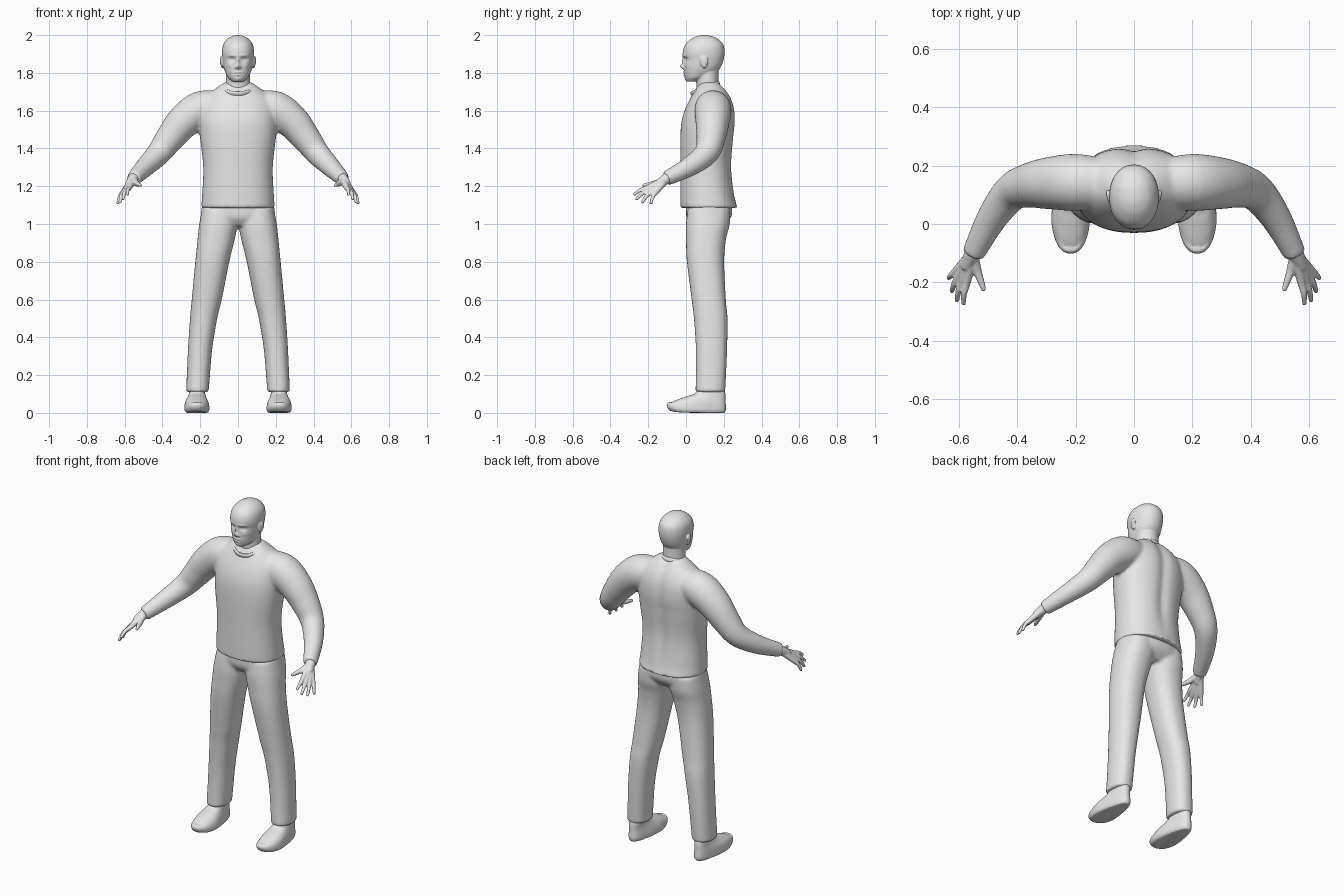
import bpy, bmesh
from math import cos, sin, pi, exp
from mathutils import Vector, Matrix

if "Cube" in bpy.data.objects:
    bpy.data.objects.remove(bpy.data.objects["Cube"])

GREY = (0.8, 0.8, 0.8, 1)
clay = bpy.data.materials.new("light grey")
clay.use_nodes = True
clay.diffuse_color = GREY
clay.node_tree.nodes["Principled BSDF"].inputs["Base Color"].default_value = GREY


def spline(rows, steps):
    """Catmull-Rom through rows of numbers."""
    out = []
    for i in range(len(rows) - 1):
        a, b, c, d = (rows[max(0, min(len(rows) - 1, i + k))] for k in (-1, 0, 1, 2))
        for s in range(steps):
            t = s / steps
            out.append([q + t / 2 * (r - p + t * (2 * p - 5 * q + 4 * r - e
                        + t * (3 * (q - r) + e - p))) for p, q, r, e in zip(a, b, c, d)])
    return out + [list(rows[-1])]


def skin(bm, rings):
    """Closed surface through rings of points."""
    loops = [[bm.verts.new(p) for p in ring] for ring in rings]
    for a, b in zip(loops, loops[1:]):
        for i in range(len(a)):
            j = (i + 1) % len(a)
            bm.faces.new((a[i], a[j], b[j], b[i]))
    bm.faces.new(loops[0])
    bm.faces.new(loops[-1])


def stack(bm, rows, side=1, n=40, power=2.3, steps=6, shape=None):
    """Level oval slices: z, x min, x max, y min, y max."""
    rings = []
    for z, x0, x1, y0, y1 in spline(rows, steps):
        ring = []
        for k in range(n):
            c, s = cos(2 * pi * k / n), sin(2 * pi * k / n)
            u = (1 if c > 0 else -1) * abs(c) ** (2 / power)
            v = (1 if s > 0 else -1) * abs(s) ** (2 / power)
            p = Vector(((x0 + x1 + u * (x1 - x0)) / 2, (y0 + y1 + v * (y1 - y0)) / 2, z))
            if shape:
                p = shape(p)
            ring.append((p.x * side, p.y, p.z))
        rings.append(ring)
    skin(bm, rings)


def tube(bm, rows, side=1, n=20, steps=5, round_end=False):
    """Round limb along a path: x, y, z, radius."""
    pts = spline(rows, steps)
    rings = []
    for i, (x, y, z, r) in enumerate(pts):
        d = Vector(pts[min(i + 1, len(pts) - 1)][:3]) - Vector(pts[max(i - 1, 0)][:3])
        u = d.cross(Vector((0, 0, 1)) if abs(d.z) < 0.9 * d.length else Vector((1, 0, 0))).normalized()
        w = d.cross(u).normalized()
        ring = [Vector((x, y, z)) + r * (cos(2 * pi * k / n) * u + sin(2 * pi * k / n) * w) for k in range(n)]
        rings.append([(p.x * side, p.y, p.z) for p in ring])
    skin(bm, rings)
    if round_end:
        x, y, z, r = rows[-1]
        ball(bm, (x * side, y, z), (r, r, r))


def ball(bm, centre, size, tilt=0):
    m = Matrix.Translation(centre) @ Matrix.Rotation(tilt, 4, 'X') @ Matrix.Diagonal((*size, 1))
    bmesh.ops.create_uvsphere(bm, u_segments=24, v_segments=16, radius=1, matrix=m)


def finish(bm, name, voxel, smooth):
    """Fuse the overlapping pieces into one smooth skin."""
    bmesh.ops.recalc_face_normals(bm, faces=bm.faces)
    me = bpy.data.meshes.new(name)
    bm.to_mesh(me)
    bm.free()
    ob = bpy.data.objects.new(name, me)
    bpy.context.collection.objects.link(ob)
    me.materials.append(clay)
    me.shade_smooth()
    fuse = ob.modifiers.new("fuse", 'REMESH')
    fuse.mode = 'VOXEL'
    fuse.voxel_size = voxel
    fuse.use_smooth_shade = True
    relax = ob.modifiers.new("relax", 'SMOOTH')
    relax.factor = 0.5
    relax.iterations = smooth
    return ob


def wide(rows):
    return [(z, -w, w, y0, y1) for z, w, y0, y1 in rows]


# Sweater: torso with a spine furrow, plus both sleeves
def furrow(p):
    if p.y > 0.14:
        p.y -= 0.014 * exp(-(p.x / 0.03) ** 2) * min(1, max(0, (p.z - 1.12) * 5))
    return p

bm = bmesh.new()
stack(bm, wide([(1.085, .195, -.03, .272), (1.15, .19, -.03, .257), (1.3, .184, -.03, .243),
                (1.45, .2, -.03, .253), (1.54, .205, -.024, .262), (1.61, .2, -.004, .258),
                (1.66, .18, .02, .243), (1.705, .135, .045, .217), (1.75, .072, .075, .175)]),
      n=64, shape=furrow)
for side in (-1, 1):
    tube(bm, [(.1, .14, 1.62, .085), (.2, .143, 1.605, .098), (.29, .14, 1.54, .09),
              (.36, .132, 1.455, .077), (.42, .108, 1.375, .065), (.488, .02, 1.305, .053),
              (.553, -.105, 1.24, .039)], side, n=28)
finish(bm, "sweater", .009, 8)

# Neckband, tilted down at the front
bpy.ops.mesh.primitive_torus_add(major_segments=48, minor_segments=12, major_radius=.078,
                                 minor_radius=.009, location=(0, .102, 1.717), rotation=(.37, 0, 0))
band = bpy.context.object
band.name = "neckband"
band.scale = (1, .95, 1.5)
band.data.materials.append(clay)
bpy.ops.object.shade_smooth()

# Trousers: hips and two legs
bm = bmesh.new()
stack(bm, wide([(.99, .13, .03, .2), (1.03, .19, .004, .235), (1.07, .195, 0, .245), (1.14, .18, 0, .235)]))
for side in (-1, 1):
    stack(bm, [(.11, .155, .275, .05, .207), (.22, .147, .27, .053, .213), (.35, .135, .264, .052, .218),
               (.5, .11, .254, .042, .22), (.6, .086, .245, .03, .211), (.8, .046, .226, .005, .202),
               (.92, .017, .214, 0, .212), (1, .003, .205, 0, .232), (1.08, .01, .19, .01, .235)], side)
finish(bm, "trousers", .009, 5)

# Shoes, narrower at the heel
def heel(p):
    p.x = .217 + (p.x - .217) * (1 - .22 * min(1, max(0, (p.y - .02) / .12)))
    if p.z < .05:
        p.z += .015 * min(1, max(0, -p.y / .1)) ** 2
    return p

for side, name in ((1, "left_shoe"), (-1, "right_shoe")):
    bm = bmesh.new()
    stack(bm, [(0, .16, .277, -.085, .205), (.015, .15, .285, -.1, .212), (.035, .15, .285, -.1, .212),
               (.06, .155, .282, -.07, .21), (.085, .163, .273, -.005, .21), (.105, .165, .268, .05, .208),
               (.14, .17, .265, .07, .2)], side, shape=heel)
    finish(bm, name, .006, 4)

# Hands: palm rays and bent fingers from knuckle to tip
WRIST = (.553, -.1, 1.242)
FINGERS = [((.574, -.2, 1.194), (.585, -.272, 1.158)),
           ((.589, -.194, 1.181), (.608, -.262, 1.132)),
           ((.602, -.18, 1.172), (.625, -.23, 1.116)),
           ((.61, -.16, 1.167), (.636, -.185, 1.112))]
for side, name in ((1, "left_hand"), (-1, "right_hand")):
    bm = bmesh.new()
    tube(bm, [(.54, -.08, 1.255, .03), (*WRIST, .029), (.572, -.14, 1.215, .024)], side, round_end=True)
    for knuckle, tip in FINGERS:
        k, t = Vector(knuckle), Vector(tip)
        bend = k.lerp(t, .5) + Vector((.004, -.003, .005))
        tube(bm, [(*WRIST, .02), (*k, .014), (*bend, .0105), (*t, .008)], side, n=14, round_end=True)
    tube(bm, [(*WRIST, .018), (.54, -.155, 1.218, .016), (.526, -.195, 1.21, .012),
              (.517, -.222, 1.206, .009)], side, n=14, round_end=True)
    finish(bm, name, .004, 3)

# Head: face features as soft bumps (x, z, width, height, depth)
FACE = [(0, 1.833, .011, .011, .02), (0, 1.858, .008, .022, .012), (0, 1.803, .019, .004, .006),
        (0, 1.789, .016, .004, .006), (0, 1.796, .022, .002, -.005), (0, 1.768, .016, .009, .006)]
for s in (-1, 1):
    FACE += [(s * .033, 1.871, .017, .011, -.012), (s * .033, 1.87, .01, .005, .005),
             (s * .03, 1.891, .024, .007, .005), (s * .046, 1.838, .015, .014, .004),
             (s * .013, 1.828, .006, .006, .008)]

def face(p):
    if p.y < .06:
        p.y -= sum(a * exp(-((p.x - x) / w) ** 2 - ((p.z - z) / h) ** 2) for x, z, w, h, a in FACE)
    elif p.y > .11 and p.z > 1.785:
        p.y += .004
    return p

bm = bmesh.new()
stack(bm, wide([(1.755, .03, .004, .07), (1.775, .053, -.004, .115), (1.8, .066, -.01, .155),
                (1.83, .076, -.01, .18), (1.87, .082, -.012, .195), (1.91, .085, -.017, .2),
                (1.95, .078, -.004, .193), (1.98, .056, .028, .165), (1.995, .03, .06, .13),
                (2, .008, .085, .105)]), n=120, power=2.1, steps=12, shape=face)
stack(bm, wide([(1.66, .07, .06, .18), (1.74, .064, .055, .172), (1.83, .062, .05, .172)]), power=2)
for s in (-1, 1):
    ball(bm, (s * .084, .094, 1.858), (.009, .019, .033), .2)
    ball(bm, (s * .09, .104, 1.866), (.006, .014, .023), .2)
finish(bm, "head", .004, 3)
